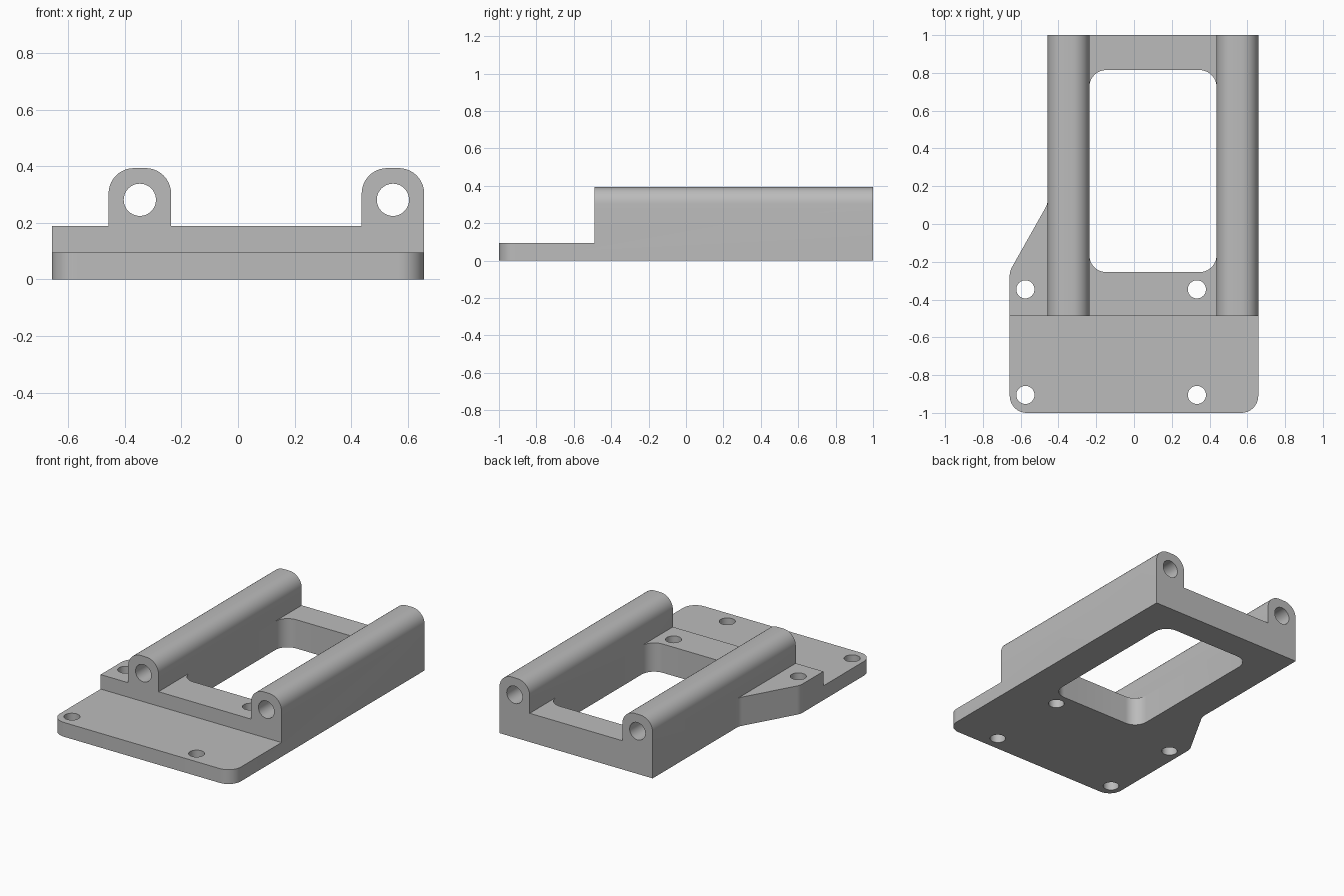
import bpy
import bmesh
import math
from mathutils import Vector

if "Cube" in bpy.data.objects:
    bpy.data.objects.remove(bpy.data.objects["Cube"], do_unlink=True)

HALF_W, BASE_H, STEP_H, TOP_H = 0.658, 0.189, 0.094, 0.393
STEP_Y = -0.488
FILLET = 0.09
RAIL_W = 0.221
RAILS = (-0.347, HALF_W - RAIL_W / 2)

grey = bpy.data.materials.new("plain grey")
grey.use_nodes = True
colour = (0.5, 0.5, 0.5, 1)
grey.diffuse_color = colour
grey.node_tree.nodes["Principled BSDF"].inputs["Base Color"].default_value = colour


def rounded(corners, steps=10):
    """Turn (x, y, radius) corners into an outline with filleted corners."""
    points = []
    for i, (x, y, r) in enumerate(corners):
        p = Vector((x, y))
        if not r:
            points.append(p)
            continue
        a = (Vector(corners[i - 1][:2]) - p).normalized()
        b = (Vector(corners[(i + 1) % len(corners)][:2]) - p).normalized()
        half = a.angle(b) / 2
        centre = p + (a + b).normalized() * r / math.sin(half)
        start = p + a * r / math.tan(half) - centre
        end = p + b * r / math.tan(half) - centre
        sweep = start.angle_signed(end)
        for k in range(steps + 1):
            t = -sweep * k / steps
            points.append(centre + Vector((start.x * math.cos(t) - start.y * math.sin(t),
                                           start.x * math.sin(t) + start.y * math.cos(t))))
    return points


def circle(x, y, r, sides=40):
    return [Vector((x + r * math.cos(math.tau * k / sides),
                    y + r * math.sin(math.tau * k / sides))) for k in range(sides)]


def extrude(name, outline, low, high, along_y=False):
    """Extrude an outline along z, or an x-z profile along y."""
    bm = bmesh.new()
    verts = [bm.verts.new((p.x, low, p.y) if along_y else (p.x, p.y, low)) for p in outline]
    face = bm.faces.new(verts)
    moved = bmesh.ops.extrude_face_region(bm, geom=[face])["geom"]
    shift = (0, high - low, 0) if along_y else (0, 0, high - low)
    bmesh.ops.translate(bm, vec=shift, verts=[v for v in moved if isinstance(v, bmesh.types.BMVert)])
    bmesh.ops.recalc_face_normals(bm, faces=bm.faces)
    mesh = bpy.data.meshes.new(name)
    bm.to_mesh(mesh)
    bm.free()
    mesh.materials.append(grey)
    obj = bpy.data.objects.new(name, mesh)
    bpy.context.collection.objects.link(obj)
    return obj


def combine(body, tool, operation):
    mod = body.modifiers.new(operation.title(), "BOOLEAN")
    mod.operation, mod.object, mod.solver = operation, tool, "EXACT"
    tool.hide_render = True
    bpy.context.view_layer.objects.active = body
    bpy.ops.object.modifier_apply(modifier=mod.name)
    bpy.data.objects.remove(tool, do_unlink=True)


# Footprint with the slanted side flank
left = RAILS[0] - RAIL_W / 2
bracket = extrude("mounting_bracket", rounded([
    (-HALF_W, -1, FILLET), (HALF_W, -1, FILLET), (HALF_W, 1, 0),
    (left, 1, 0), (left, 0.106, FILLET), (-HALF_W, -0.25, FILLET)]), 0, 0.6)

# Cross-section: flat base carrying two round-topped rails
section = [(-1, -1, 0), (1, -1, 0), (1, BASE_H, 0)]
for x in reversed(RAILS):
    r, l = x + RAIL_W / 2, x - RAIL_W / 2
    section += [(r, BASE_H, 0), (r, TOP_H, FILLET), (l, TOP_H, FILLET), (l, BASE_H, 0)]
section.append((-1, BASE_H, 0))
combine(bracket, extrude("section", rounded(section), -2, 2, True), "INTERSECT")

# Lower front ledge
ledge = rounded([(-1, -2, 0), (1, -2, 0), (1, STEP_Y, 0), (-1, STEP_Y, 0)])
combine(bracket, extrude("ledge_cutter", ledge, STEP_H, 1), "DIFFERENCE")

# Window between the rails
wl, wr = RAILS[0] + RAIL_W / 2, RAILS[1] - RAIL_W / 2
window = rounded([(wl, -0.255, FILLET), (wr, -0.255, FILLET),
                  (wr, 0.815, FILLET), (wl, 0.815, FILLET)])
combine(bracket, extrude("window_cutter", window, -1, BASE_H + 0.01), "DIFFERENCE")

# Screw holes and rail bores
for x in (-0.575, 0.333):
    for y in (-0.905, -0.346):
        combine(bracket, extrude("hole_cutter", circle(x, y, 0.048), -1, 1), "DIFFERENCE")
for x in RAILS:
    combine(bracket, extrude("bore_cutter", circle(x, 0.281, 0.057), -2, 2, True), "DIFFERENCE")

# Tidy flat areas, then smooth the fillets
bm = bmesh.new()
bm.from_mesh(bracket.data)
bmesh.ops.remove_doubles(bm, verts=bm.verts, dist=0.0001)
bmesh.ops.dissolve_limit(bm, angle_limit=0.005, verts=bm.verts, edges=bm.edges)
bm.to_mesh(bracket.data)
bm.free()
bpy.ops.object.select_all(action="DESELECT")
bracket.select_set(True)
bpy.context.view_layer.objects.active = bracket
bpy.ops.object.shade_smooth_by_angle(angle=math.radians(25))
